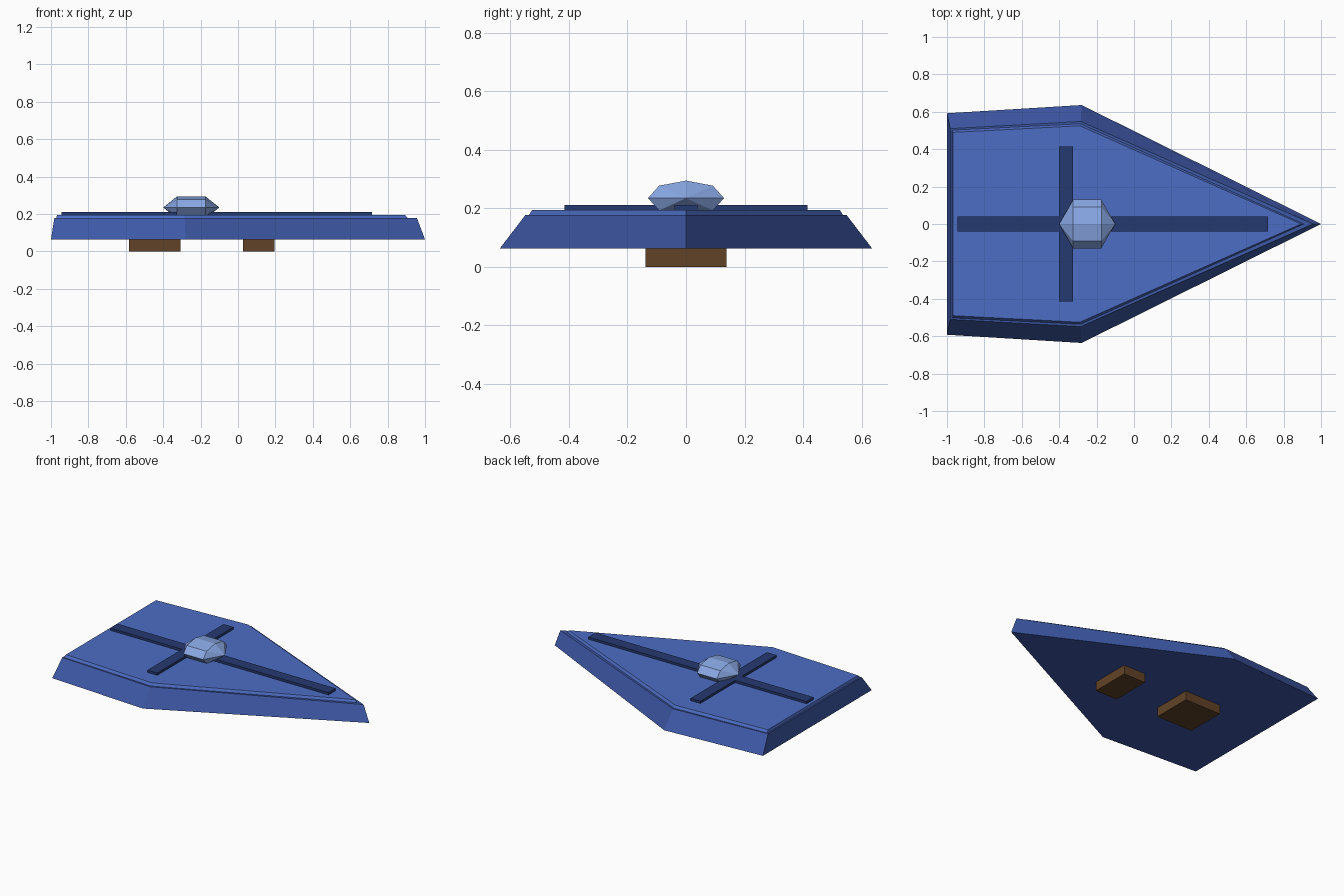
import bpy, bmesh
from math import pi
from mathutils import Matrix

cube = bpy.data.objects.get("Cube")
if cube:
    bpy.data.objects.remove(cube, do_unlink=True)


def material(name, rgb):
    mat = bpy.data.materials.new(name)
    mat.use_nodes = True
    mat.diffuse_color = (*rgb, 1)
    mat.node_tree.nodes["Principled BSDF"].inputs["Base Color"].default_value = (*rgb, 1)
    return mat


hull_blue = material("hull blue", (0.048, 0.1, 0.39))
deck_blue = material("deck blue", (0.075, 0.155, 0.56))
navy = material("navy trim", (0.018, 0.042, 0.16))
glass_blue = material("pale glass blue", (0.25, 0.39, 0.78))
brown = material("brown block", (0.12, 0.055, 0.02))


def finish(bm, name, mat):
    bmesh.ops.recalc_face_normals(bm, faces=bm.faces)
    mesh = bpy.data.meshes.new(name)
    bm.to_mesh(mesh)
    bm.free()
    mesh.materials.append(mat)
    obj = bpy.data.objects.new(name, mesh)
    bpy.context.collection.objects.link(obj)
    return obj


def arrow_slab(name, mat, z0, z1, lower, upper):
    """Loft between two arrowhead outlines, each mirrored across y."""
    bm = bmesh.new()
    loops = []
    for z, (stern, shoulder, nose) in ((z0, lower), (z1, upper)):
        outline = [stern, shoulder, (nose, 0),
                   (shoulder[0], -shoulder[1]), (stern[0], -stern[1])]
        loops.append([bm.verts.new((x, y, z)) for x, y in outline])
    for loop in loops:
        bm.faces.new(loop)
    low, high = loops
    for i in range(len(low)):
        j = (i + 1) % len(low)
        bm.faces.new((low[i], low[j], high[j], high[i]))
    return finish(bm, name, mat)


def box(name, mat, x0, x1, half_y, z0, z1):
    bm = bmesh.new()
    bmesh.ops.create_cube(bm, size=1)
    bmesh.ops.scale(bm, vec=(x1 - x0, 2 * half_y, z1 - z0), verts=bm.verts)
    bmesh.ops.translate(bm, vec=((x0 + x1) / 2, 0, (z0 + z1) / 2), verts=bm.verts)
    return finish(bm, name, mat)


# Sloped hull and the raised deck plate on it
arrow_slab("hull", hull_blue, 0.063, 0.178,
           ((-1, 0.592), (-0.28, 0.636), 1),
           ((-0.982, 0.51), (-0.285, 0.548), 0.957))
arrow_slab("deck", deck_blue, 0.178, 0.195,
           ((-0.972, 0.502), (-0.285, 0.536), 0.908),
           ((-0.967, 0.49), (-0.29, 0.525), 0.893))

# Crossed trim bars
box("long_bar", navy, -0.945, 0.717, 0.039, 0.19, 0.211)
box("cross_bar", navy, -0.4, -0.325, 0.415, 0.19, 0.211)

# Faceted canopy: coarse sphere with its poles along x, flattened
bm = bmesh.new()
bmesh.ops.create_uvsphere(bm, u_segments=8, v_segments=3, radius=0.15)
bmesh.ops.rotate(bm, cent=(0, 0, 0), matrix=Matrix.Rotation(pi / 2, 3, "Y"), verts=bm.verts)
bmesh.ops.scale(bm, vec=(1, 1, 0.46), verts=bm.verts)
bmesh.ops.translate(bm, vec=(-0.25, 0, 0.235), verts=bm.verts)
finish(bm, "canopy", glass_blue)

# Blocks under the hull
for name, x0, x1 in (("rear_block", -0.583, -0.307), ("front_block", 0.027, 0.195)):
    box(name, brown, x0, x1, 0.138, 0, 0.07)
